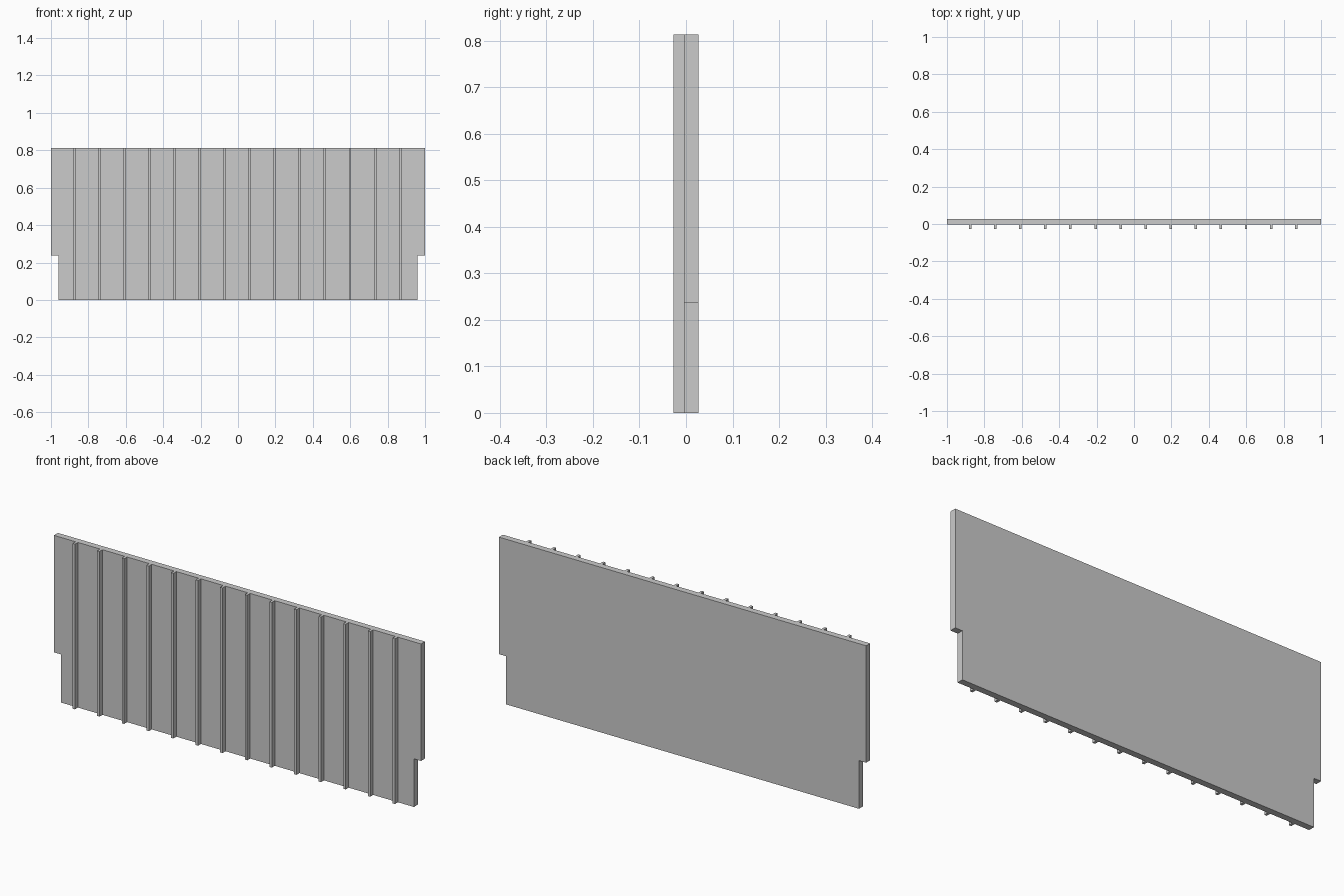
import bpy, bmesh

if "Cube" in bpy.data.objects:
    bpy.data.objects.remove(bpy.data.objects["Cube"])

H = 0.813            # overall height
Y_FRONT, Y_FACE, Y_BACK = -0.027, -0.004, 0.027


def prism(name, outline, y0, y1):
    """Extrude an x-z outline from y0 to y1."""
    bm = bmesh.new()
    face = bm.faces.new([bm.verts.new((x, y0, z)) for x, z in outline])
    ext = bmesh.ops.extrude_face_region(bm, geom=[face])
    moved = [v for v in ext["geom"] if isinstance(v, bmesh.types.BMVert)]
    bmesh.ops.translate(bm, verts=moved, vec=(0, y1 - y0, 0))
    bmesh.ops.recalc_face_normals(bm, faces=bm.faces)
    mesh = bpy.data.meshes.new(name)
    bm.to_mesh(mesh)
    bm.free()
    obj = bpy.data.objects.new(name, mesh)
    bpy.context.collection.objects.link(obj)
    return obj


# Panel with notched lower corners
half = [(0.961, 0), (0.961, 0.237), (1, 0.237), (1, H)]
prism("panel", half + [(-x, z) for x, z in reversed(half)], Y_FACE, Y_BACK)

# Fourteen vertical battens on the front
COUNT, FIRST, LAST, HALF_W = 14, -0.876, 0.867, 0.0065
for i in range(COUNT):
    x = FIRST + (LAST - FIRST) * i / (COUNT - 1)
    prism(f"batten_{i + 1}",
          [(x - HALF_W, 0), (x + HALF_W, 0), (x + HALF_W, H), (x - HALF_W, H)],
          Y_FRONT, Y_FACE)
